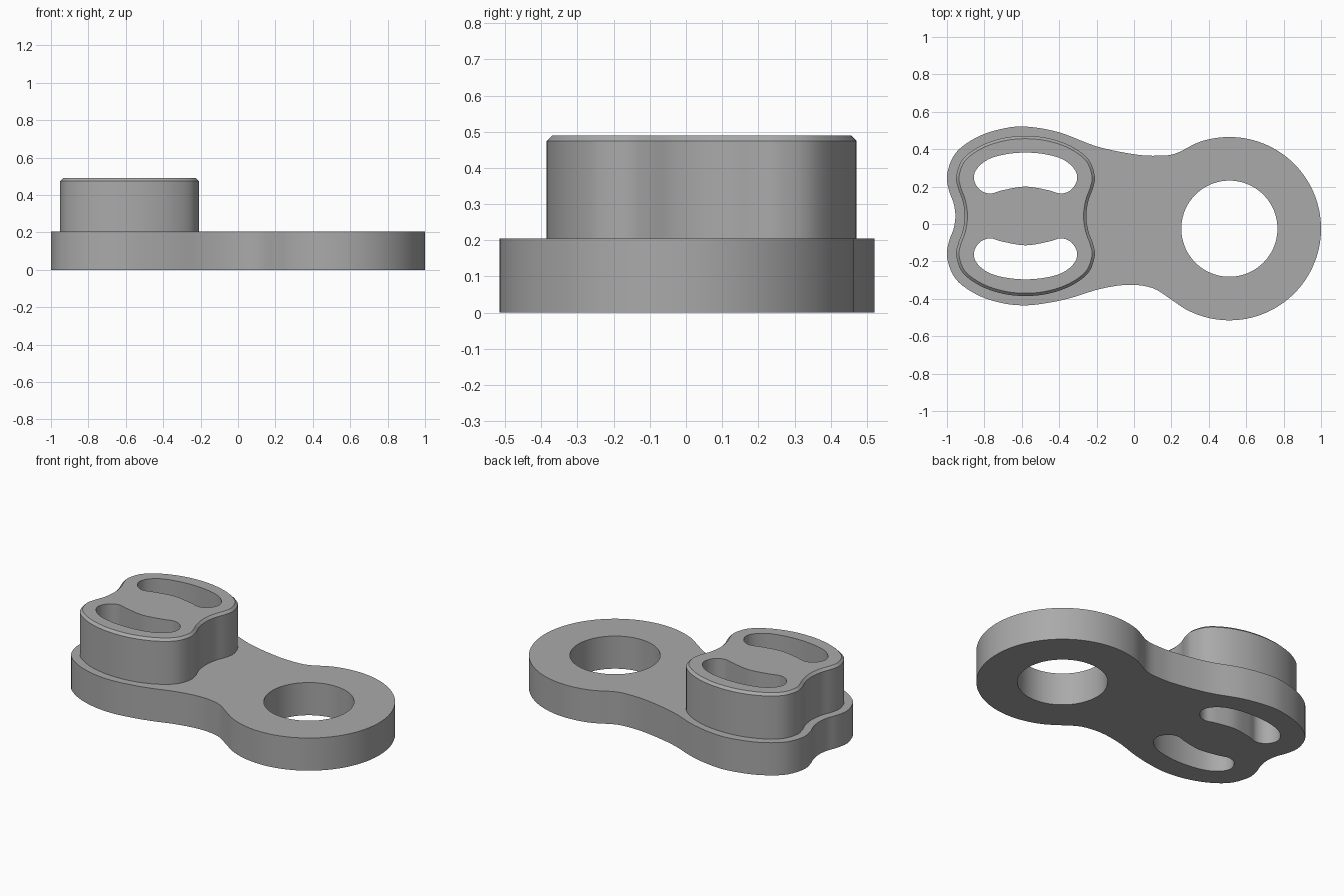
import bpy, bmesh
from math import sin, cos, radians, pi
from mathutils import Vector

if "Cube" in bpy.data.objects:
    bpy.data.objects.remove(bpy.data.objects["Cube"], do_unlink=True)

HEAD = Vector((-0.58, 0.043))    # centre of the slotted end
RING = Vector((0.51, -0.025))    # centre of the round end

grey = bpy.data.materials.new("plain grey")
grey.use_nodes = True
grey.diffuse_color = (0.4, 0.4, 0.4, 1)
grey.node_tree.nodes["Principled BSDF"].inputs["Base Color"].default_value = (0.4, 0.4, 0.4, 1)


def smooth_loop(points, steps=5):
    """Closed Catmull-Rom curve through the points."""
    out, n = [], len(points)
    for i in range(n):
        a, b, c, d = (points[(i + k) % n] for k in (-1, 0, 1, 2))
        for s in range(steps):
            t = s / steps
            out.append(0.5 * (2 * b + (c - a) * t + (2 * a - 5 * b + 4 * c - d) * t ** 2
                              + (3 * b - a - 3 * c + d) * t ** 3))
    return out


def offset(points, distance):
    """Move a counter-clockwise loop outwards."""
    out, n = [], len(points)
    for i, p in enumerate(points):
        tangent = (points[(i + 1) % n] - points[i - 1]).normalized()
        out.append(p + Vector((tangent.y, -tangent.x)) * distance)
    return out


def arc(centre, radius, start, end, count):
    return [centre + radius * Vector((cos(a), sin(a)))
            for a in (start + (end - start) * i / (count - 1) for i in range(count))]


def prism(name, outline, levels):
    """Solid from an outline stacked at (height, offset) levels."""
    bm = bmesh.new()
    rings = [[bm.verts.new((p.x, p.y, z)) for p in offset(outline, grow)] for z, grow in levels]
    n = len(outline)
    for low, high in zip(rings, rings[1:]):
        for i in range(n):
            bm.faces.new((low[i], low[(i + 1) % n], high[(i + 1) % n], high[i]))
    bm.faces.new(rings[0][::-1])
    bm.faces.new(rings[-1])
    mesh = bpy.data.meshes.new(name)
    bm.to_mesh(mesh)
    bm.free()
    mesh.materials.append(grey)
    obj = bpy.data.objects.new(name, mesh)
    bpy.context.collection.objects.link(obj)
    return obj


def mirrored(points, axis):
    """Reversed copy of a run of points, flipped across one axis."""
    flip = Vector((-1, 1)) if axis == "x" else Vector((1, -1))
    return [p * flip for p in reversed(points)]


# Waisted profile of the raised block, from one quarter
quarter = [Vector(p) for p in ((0.325, 0), (0.336, 0.08), (0.361, 0.15), (0.37, 0.215),
                               (0.335, 0.305), (0.24, 0.375), (0.12, 0.416), (0, 0.428))]
right_top = quarter
top_half = right_top + mirrored(right_top, "x")[1:]
block_points = [HEAD + p for p in top_half + mirrored(top_half, "y")[1:-1]]

# Plate outline: round end, upper neck, waisted end, lower neck
head_rim = offset(block_points, 0.05)[7:22]
upper_neck = [Vector(p) for p in ((0.22, 0.376), (0.12, 0.365), (0, 0.373), (-0.2, 0.415), (-0.4, 0.49))]
lower_neck = [Vector(p) for p in ((-0.45, -0.42), (-0.33, -0.393), (-0.18, -0.347),
                                  (-0.03, -0.325), (0.1, -0.343))]
round_end = arc(RING, 0.49, radians(-129), radians(111), 25)
plate_outline = smooth_loop(round_end + upper_neck + head_rim + lower_neck)

plate = prism("link_plate", plate_outline, [(0, 0), (0.205, 0)])
block = prism("raised_block", smooth_loop(block_points), [(0.2, 0), (0.475, 0), (0.49, -0.015)])

# Cutters: round hole and two curved slots
half_slot = [Vector(p) for p in ((0, 0.157), (0.12, 0.138), (0.19, 0.12), (0.246, 0.142), (0.276, 0.197),
                                 (0.26, 0.252), (0.2, 0.302), (0.11, 0.329), (0, 0.339))]
upper_slot = half_slot + mirrored(half_slot, "x")[1:-1]
lower_slot = mirrored(upper_slot, "y")
slots = [prism("slot_cutter", smooth_loop([HEAD + p for p in s]), [(-0.1, 0), (0.6, 0)])
         for s in (upper_slot, lower_slot)]
hole = prism("hole_cutter", arc(RING, 0.257, 0, 2 * pi * 95 / 96, 96), [(-0.1, 0), (0.6, 0)])

for body, cutters in ((plate, slots + [hole]), (block, slots)):
    bpy.ops.object.select_all(action="DESELECT")
    body.select_set(True)
    bpy.context.view_layer.objects.active = body
    for cutter in cutters:
        mod = body.modifiers.new("opening", "BOOLEAN")
        mod.operation = "DIFFERENCE"
        mod.solver = "EXACT"
        mod.object = cutter
        bpy.ops.object.modifier_apply(modifier=mod.name)
    bpy.ops.object.shade_smooth_by_angle(angle=radians(30))

for cutter in slots + [hole]:
    bpy.data.objects.remove(cutter, do_unlink=True)
